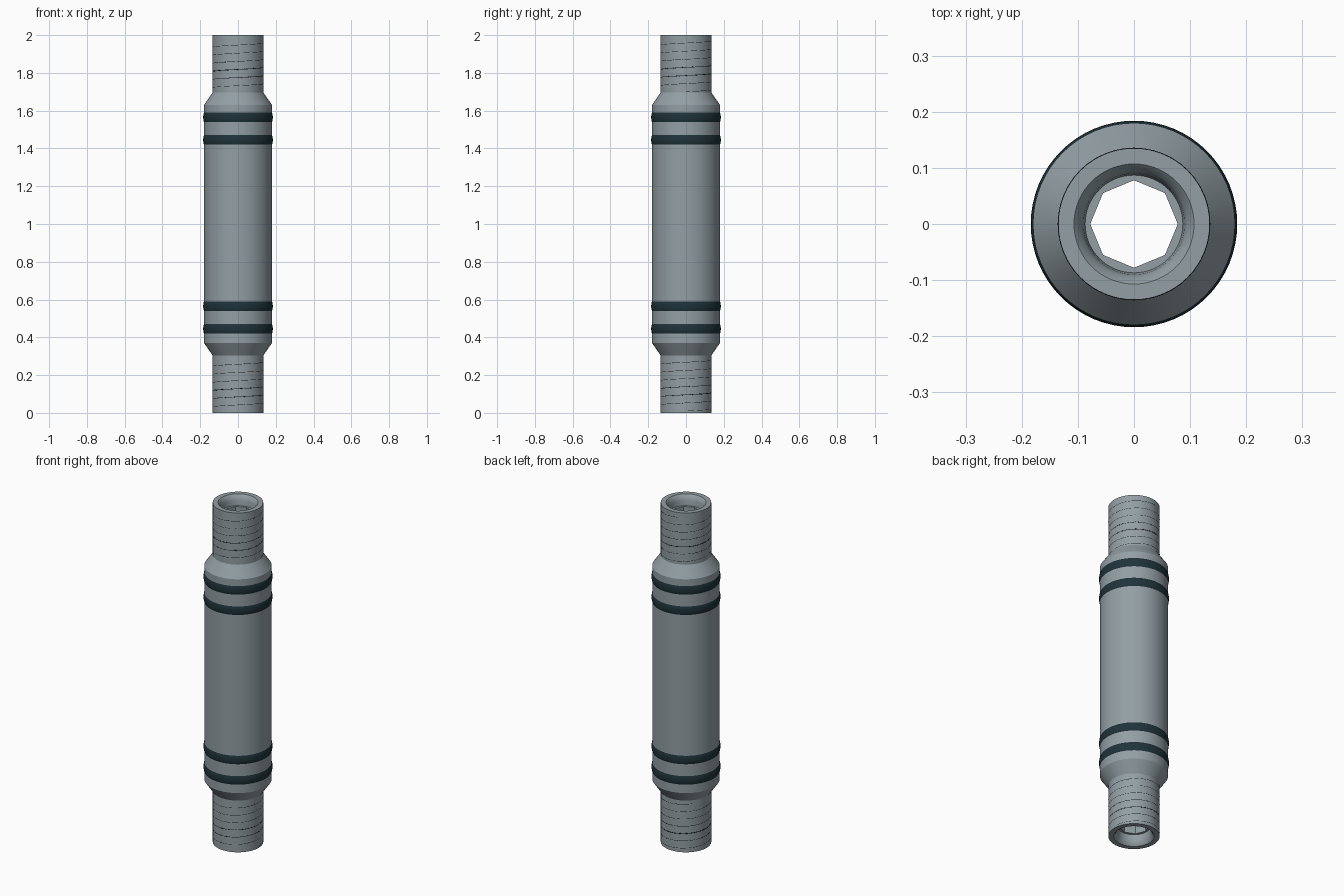
import bpy
import bmesh
from math import cos, sin, pi

cube = bpy.data.objects.get("Cube")
if cube:
    bpy.data.objects.remove(cube)

SIDES = 64


def material(name, rgb):
    m = bpy.data.materials.new(name)
    m.use_nodes = True
    m.diffuse_color = (*rgb, 1)
    m.node_tree.nodes["Principled BSDF"].inputs["Base Color"].default_value = (*rgb, 1)
    return m


steel = material("steel grey", (0.29, 0.345, 0.375))
rubber = material("dark teal rubber", (0.013, 0.033, 0.042))
black = material("thread black", (0.008, 0.01, 0.012))


def octagon(t):
    """Scale factor that turns a round ring into an eight-sided one."""
    return cos(pi / 8) / cos(t % (pi / 4) - pi / 8)


def lathe(name, profile, mat):
    """Closed loop of (radius, z, is_octagonal) points turned about z."""
    bm = bmesh.new()
    rings = []
    for r, z, eight in profile:
        ring = []
        for i in range(SIDES):
            t = 2 * pi * i / SIDES
            k = r * (octagon(t) if eight else 1)
            ring.append(bm.verts.new((k * cos(t), k * sin(t), z)))
        rings.append(ring)
    for n, a in enumerate(rings):
        b = rings[(n + 1) % len(rings)]
        for i in range(SIDES):
            j = (i + 1) % SIDES
            bm.faces.new((a[i], a[j], b[j], b[i]))
    bmesh.ops.recalc_face_normals(bm, faces=bm.faces)
    mesh = bpy.data.meshes.new(name)
    bm.to_mesh(mesh)
    bm.free()
    mesh.materials.append(mat)
    obj = bpy.data.objects.new(name, mesh)
    bpy.context.collection.objects.link(obj)
    bpy.ops.object.select_all(action="DESELECT")
    obj.select_set(True)
    bpy.context.view_layer.objects.active = obj
    bpy.ops.object.shade_smooth_by_angle(angle=pi / 6)
    return obj


# Hollow shaft: necks, shoulders, barrel, and an octagonal bore with flared mouths
half = [(0.078, 0.06, True), (0.087, 0.06, False), (0.09, 0.03, False),
        (0.096, 0.012, False), (0.107, 0, False), (0.135, 0, False),
        (0.135, 0.305, False), (0.18, 0.37, False)]
lathe("shaft", half + [(r, 2 - z, e) for r, z, e in reversed(half)], steel)

# Four rubber seal rings
for n, z in enumerate((0.445, 0.565, 1.445, 1.565)):
    section = [(0.171, -0.027), (0.18, -0.025), (0.1825, -0.018), (0.184, -0.007)]
    section += [(r, -h) for r, h in reversed(section)]
    lathe(f"seal_ring_{n + 1}", [(r, z + h, False) for r, h in section], rubber)


# Fine helical thread line on each neck
def thread(name, start, turns, pitch=0.043, steps=48):
    curve = bpy.data.curves.new(name, "CURVE")
    curve.dimensions = "3D"
    curve.bevel_depth = 0.0025
    curve.bevel_resolution = 0
    spline = curve.splines.new("POLY")
    count = int(turns * steps)
    spline.points.add(count)
    for i, p in enumerate(spline.points):
        t = 2 * pi * i / steps
        p.co = (0.1335 * cos(t), 0.1335 * sin(t), start + pitch * i / steps, 1)
    curve.materials.append(black)
    bpy.context.collection.objects.link(bpy.data.objects.new(name, curve))


thread("lower_thread", 0.01, 6.4)
thread("upper_thread", 1.7, 6.3)
